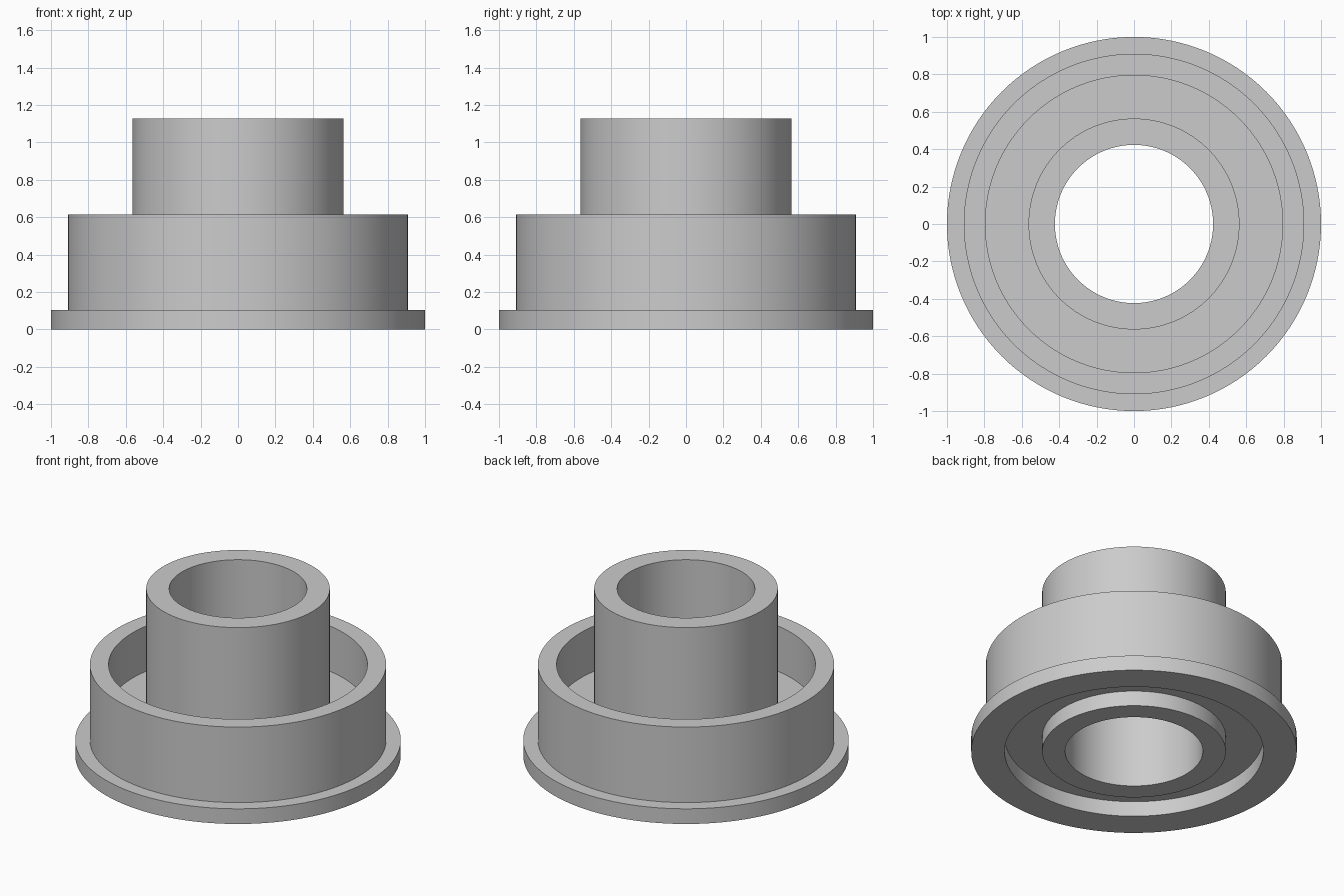
import bpy
import bmesh
import math

cube = bpy.data.objects.get("Cube")
if cube:
    bpy.data.objects.remove(cube, do_unlink=True)

# Flat grey material
grey = bpy.data.materials.new("plain_grey")
grey.use_nodes = True
colour = (0.6, 0.6, 0.6, 1.0)
grey.diffuse_color = colour
grey.node_tree.nodes["Principled BSDF"].inputs["Base Color"].default_value = colour

# Radii
BORE, TUBE, CUP_IN, CUP_OUT, FLANGE = 0.423, 0.564, 0.795, 0.91, 1.0
# Heights
FLANGE_TOP, WEB_TOP, CUP_TOP, TUBE_TOP = 0.103, 0.308, 0.615, 1.128

# Closed cross-section: flange, cup wall, web, central tube, underside groove
section = [
    (FLANGE, 0), (FLANGE, FLANGE_TOP), (CUP_OUT, FLANGE_TOP),
    (CUP_OUT, CUP_TOP), (CUP_IN, CUP_TOP), (CUP_IN, WEB_TOP),
    (TUBE, WEB_TOP), (TUBE, TUBE_TOP), (BORE, TUBE_TOP),
    (BORE, 0), (TUBE, 0), (TUBE, FLANGE_TOP),
    (CUP_IN, FLANGE_TOP), (CUP_IN, 0),
]


def lathe(name, points, steps=128):
    """Revolve a closed cross-section about the z axis."""
    bm = bmesh.new()
    verts = [bm.verts.new((r, 0, z)) for r, z in points]
    edges = [bm.edges.new((a, b)) for a, b in zip(verts, verts[1:] + verts[:1])]
    bmesh.ops.spin(bm, geom=verts + edges, cent=(0, 0, 0), axis=(0, 0, 1),
                   angle=math.tau, steps=steps, use_merge=False)
    bmesh.ops.remove_doubles(bm, verts=bm.verts, dist=0.0001)
    bmesh.ops.recalc_face_normals(bm, faces=bm.faces)
    mesh = bpy.data.meshes.new(name)
    bm.to_mesh(mesh)
    bm.free()
    obj = bpy.data.objects.new(name, mesh)
    bpy.context.collection.objects.link(obj)
    mesh.materials.append(grey)
    return obj


# Flanged cup with a central tube
body = lathe("flanged_bushing", section)
bpy.ops.object.select_all(action="DESELECT")
body.select_set(True)
bpy.context.view_layer.objects.active = body
bpy.ops.object.shade_smooth_by_angle(angle=math.radians(30))
